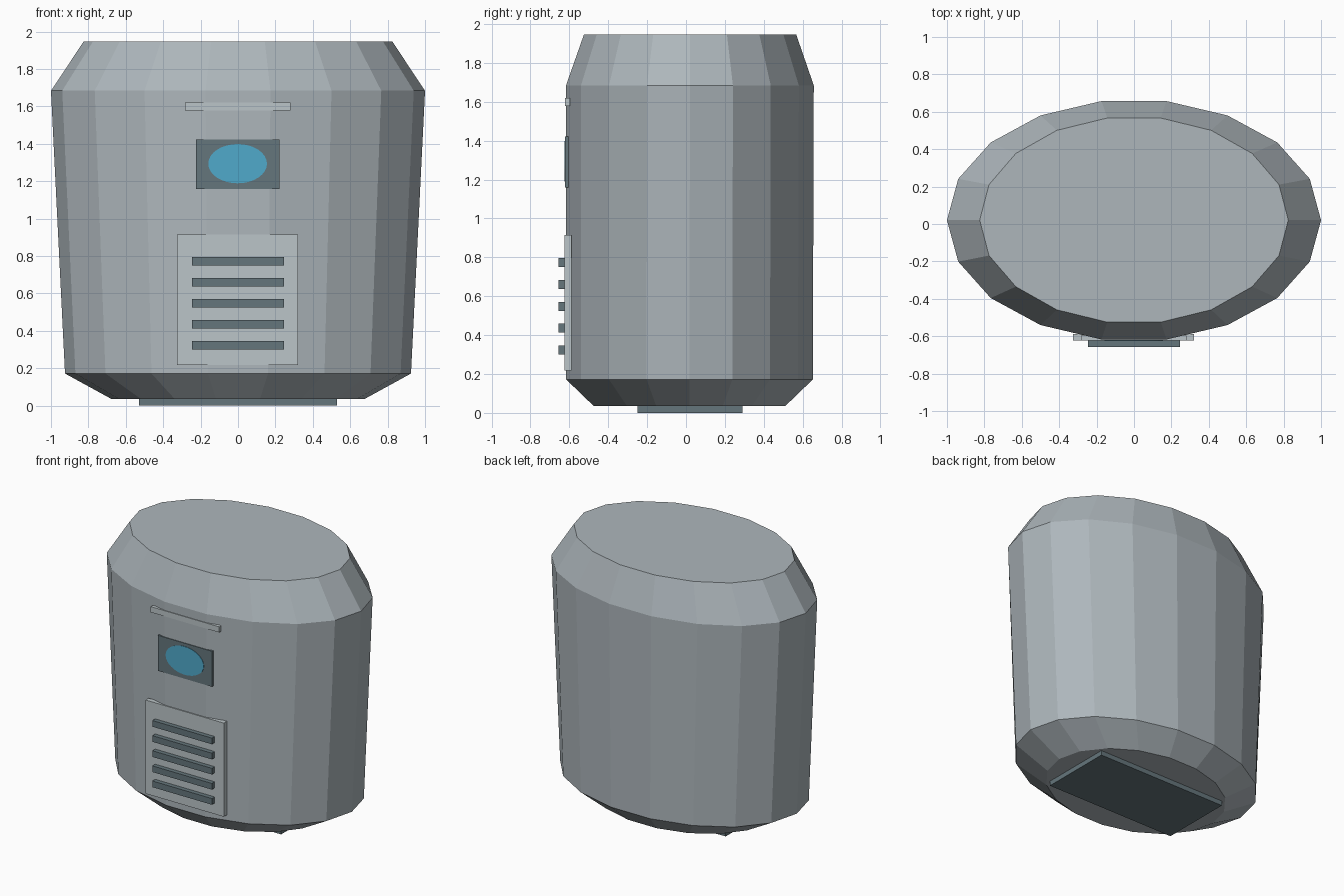
import bpy, bmesh, math

if "Cube" in bpy.data.objects:
    bpy.data.objects.remove(bpy.data.objects["Cube"])


def material(name, rgb):
    m = bpy.data.materials.new(name)
    m.diffuse_color = (*rgb, 1)
    m.use_nodes = True
    m.node_tree.nodes["Principled BSDF"].inputs["Base Color"].default_value = m.diffuse_color
    return m


DARK = material("dark_grey", (0.13, 0.18, 0.2))
LIGHT = material("light_grey", (0.5, 0.56, 0.58))
BODY = material("body_grey", (0.42, 0.47, 0.5))
BLUE = material("lens_blue", (0.08, 0.4, 0.6))


def finish(name, bm, mat):
    bmesh.ops.recalc_face_normals(bm, faces=bm.faces)
    me = bpy.data.meshes.new(name)
    bm.to_mesh(me)
    bm.free()
    me.materials.append(mat)
    ob = bpy.data.objects.new(name, me)
    bpy.context.collection.objects.link(ob)
    return ob


def box(name, x, y, z, mat):
    bm = bmesh.new()
    bmesh.ops.create_cube(bm, size=1)
    for v in bm.verts:
        v.co = [lo + (c + 0.5) * (hi - lo) for c, (lo, hi) in zip(v.co, (x, y, z))]
    return finish(name, bm, mat)


def loft(name, rings, mat):
    bm = bmesh.new()
    loops = [[bm.verts.new(p) for p in ring] for ring in rings]
    n = len(loops[0])
    for a, b in zip(loops, loops[1:]):
        for i in range(n):
            j = (i + 1) % n
            bm.faces.new((a[i], a[j], b[j], b[i]))
    bm.faces.new(loops[0][::-1])
    bm.faces.new(loops[-1])
    return finish(name, bm, mat)


def ellipse(n):
    return [(math.cos(2 * math.pi * i / n), math.sin(2 * math.pi * i / n)) for i in range(n)]


# Faceted oval body: (z, x radius, y radius, y centre)
profile = [(0.035, 0.675, 0.5, 0.018), (0.172, 0.925, 0.644, 0.018),
           (1.684, 1.0, 0.647, 0.02), (1.947, 0.825, 0.554, 0.021)]
loft("body", [[(rx * c, yc + ry * s, z) for c, s in ellipse(18)]
              for z, rx, ry, yc in profile], BODY)

# Foot plate
box("base_plate", (-0.53, 0.53), (-0.25, 0.29), (0, 0.036), DARK)

# Vent panel with slats
box("vent_panel", (-0.325, 0.32), (-0.624, -0.588), (0.218, 0.915), LIGHT)
for i in range(5):
    z = 0.323 + i * 0.1125
    box(f"vent_slat_{i + 1}", (-0.245, 0.245), (-0.657, -0.62), (z - 0.023, z + 0.023), DARK)

# Sensor plate with oval lens
box("sensor_plate", (-0.225, 0.222), (-0.622, -0.603), (1.158, 1.422), DARK)
loft("sensor_lens", [[(-0.002 + 0.157 * c, y, 1.294 + 0.105 * s) for c, s in ellipse(32)]
                     for y in (-0.61, -0.625)], BLUE)

# Trim strip above the sensor
box("trim_strip", (-0.283, 0.28), (-0.622, -0.597), (1.578, 1.62), LIGHT)
